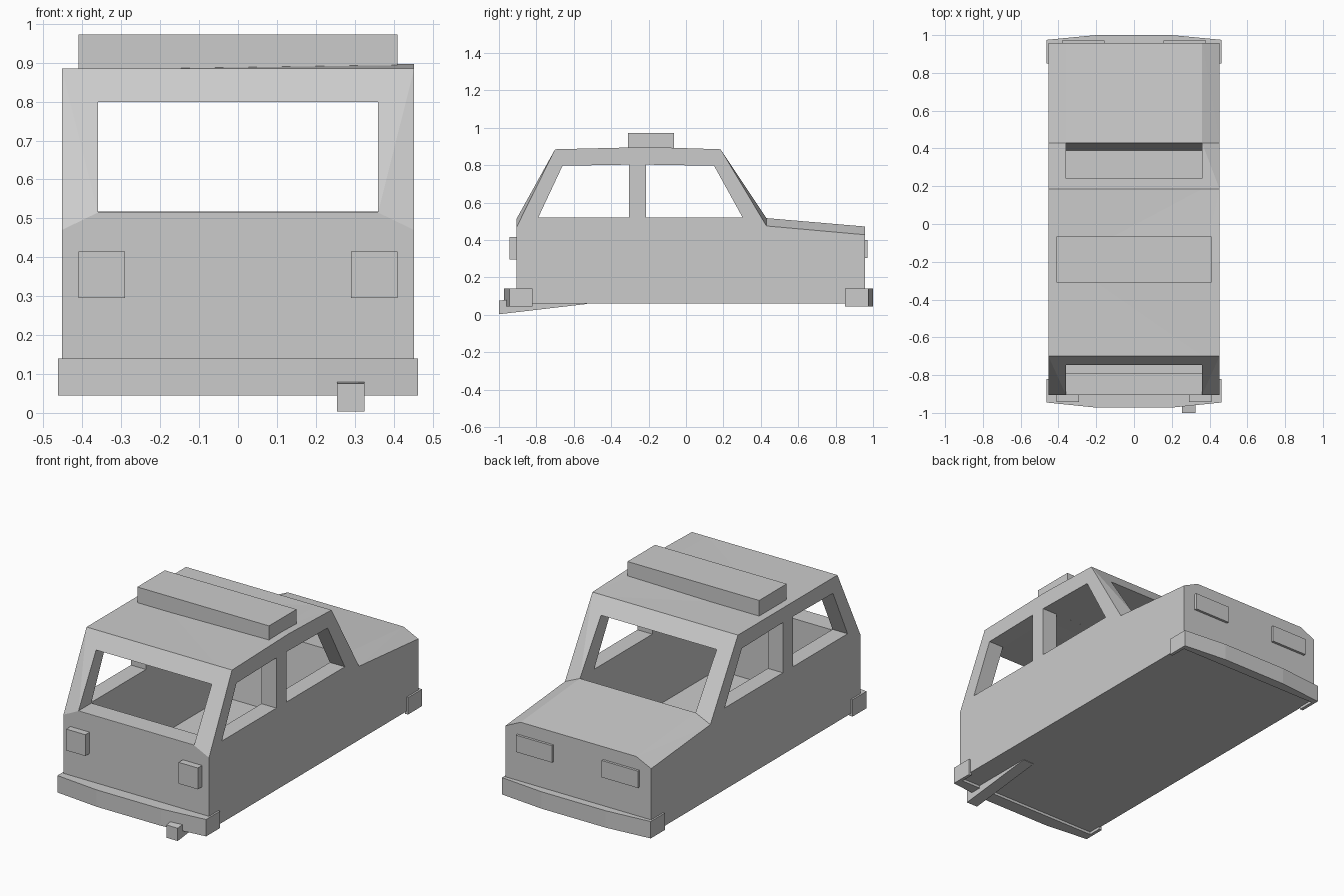
import bpy, bmesh

if "Cube" in bpy.data.objects:
    bpy.data.objects.remove(bpy.data.objects["Cube"])


def finish(name, bm):
    bmesh.ops.recalc_face_normals(bm, faces=bm.faces[:])
    mesh = bpy.data.meshes.new(name)
    bm.to_mesh(mesh)
    bm.free()
    ob = bpy.data.objects.new(name, mesh)
    bpy.context.collection.objects.link(ob)
    return ob


def prism(name, pts, lo, hi, axis):
    """Extrude a (y, z) profile along x, or an (x, y) plan along z."""
    bm = bmesh.new()
    place = (lambda p, t: (t, p[0], p[1])) if axis == 'X' else (lambda p, t: (p[0], p[1], t))
    a = [bm.verts.new(place(p, lo)) for p in pts]
    b = [bm.verts.new(place(p, hi)) for p in pts]
    bm.faces.new(a)
    bm.faces.new(b)
    n = len(pts)
    for i in range(n):
        j = (i + 1) % n
        bm.faces.new((a[i], a[j], b[j], b[i]))
    return finish(name, bm)


def box(name, x0, x1, y0, y1, z0, z1):
    return prism(name, [(x0, y0), (x1, y0), (x1, y1), (x0, y1)], z0, z1, 'Z')


def cut(target, cutter):
    mod = target.modifiers.new(cutter.name, 'BOOLEAN')
    mod.operation = 'DIFFERENCE'
    mod.solver = 'EXACT'
    mod.object = cutter
    cutter.hide_render = True
    bpy.context.view_layer.objects.active = target
    bpy.ops.object.modifier_apply(modifier=mod.name)
    bpy.data.objects.remove(cutter)


# Body shell: side profile as (y, z at centre, z at flank), lofted across x
profile = [(-.905, .06, .06), (-.905, .515, .47), (-.70, .885, .885), (-.20, .885, .885),
           (.185, .885, .885), (.43, .517, .475), (.957, .472, .428), (.957, .06, .06)]
bm = bmesh.new()
cols = []
for x, flank in ((-.453, 1), (-.36, 0), (.36, 0), (.453, 1)):
    cols.append([bm.verts.new((x, p[0], p[1 + flank])) for p in profile])
for k in (2, 3):
    cols[k][3].co.z = .897 if k == 3 else .8957   # slight roof crown on one side
for c, d in zip(cols, cols[1:]):
    for i in range(8):
        j = (i + 1) % 8
        bm.faces.new((c[i], c[j], d[j], d[i]))
bm.faces.new(cols[0])
bm.faces.new(cols[3])
bmesh.ops.triangulate(bm, faces=[f for f in bm.faces if len(f.verts) == 4])
body = finish("car_body", bm)

# Cabin cavity, open through windscreen and rear window
cut(body, prism("cabin_cutter",
                [(-.79, .10), (-.79, .516), (-1.1, .516), (-1.1, .796), (-.2, .803), (1.1, .796),
                 (1.1, .53), (.43, .518), (.39, .10)], -.36, .36, 'X'))
# Side windows
cut(body, prism("rear_window_cutter",
                [(-.79, .52), (-.305, .52), (-.305, .803), (-.66, .797)], -.6, .6, 'X'))
cut(body, prism("front_window_cutter",
                [(-.215, .52), (.303, .52), (.15, .797), (-.215, .803)], -.6, .6, 'X'))


# Wrap-around bumpers
def bumper(name, end, corner, mid, inner):
    half = [(.463, end), (.463, corner), (.2, mid)]
    inside = [(-.445, end), (-.445, inner), (.445, inner), (.445, end)]
    prism(name, half + [(-x, y) for x, y in reversed(half)] + inside, .045, .14, 'Z')


bumper("exhaust_end_bumper", -.82, -.945, -.972, -.895)
bumper("bonnet_end_bumper", .85, .975, 1.0, .945)

# Lamps on both sides
for s, side in ((-1, "left"), (1, "right")):
    x = sorted((s * .29, s * .41))
    box(side + "_tail_lamp", x[0], x[1], -.943, -.89, .295, .415)
    x = sorted((s * .155, s * .38))
    box(side + "_headlamp", x[0], x[1], .94, .971, .305, .40)

# Roof box
box("roof_box", -.41, .41, -.31, -.065, .88, .973)

# Exhaust pipe
prism("exhaust_pipe", [(-1, .003), (-.53, .058), (-.53, .07), (-.9, .08), (-.965, .08), (-1, .075)],
      .255, .325, 'X')
